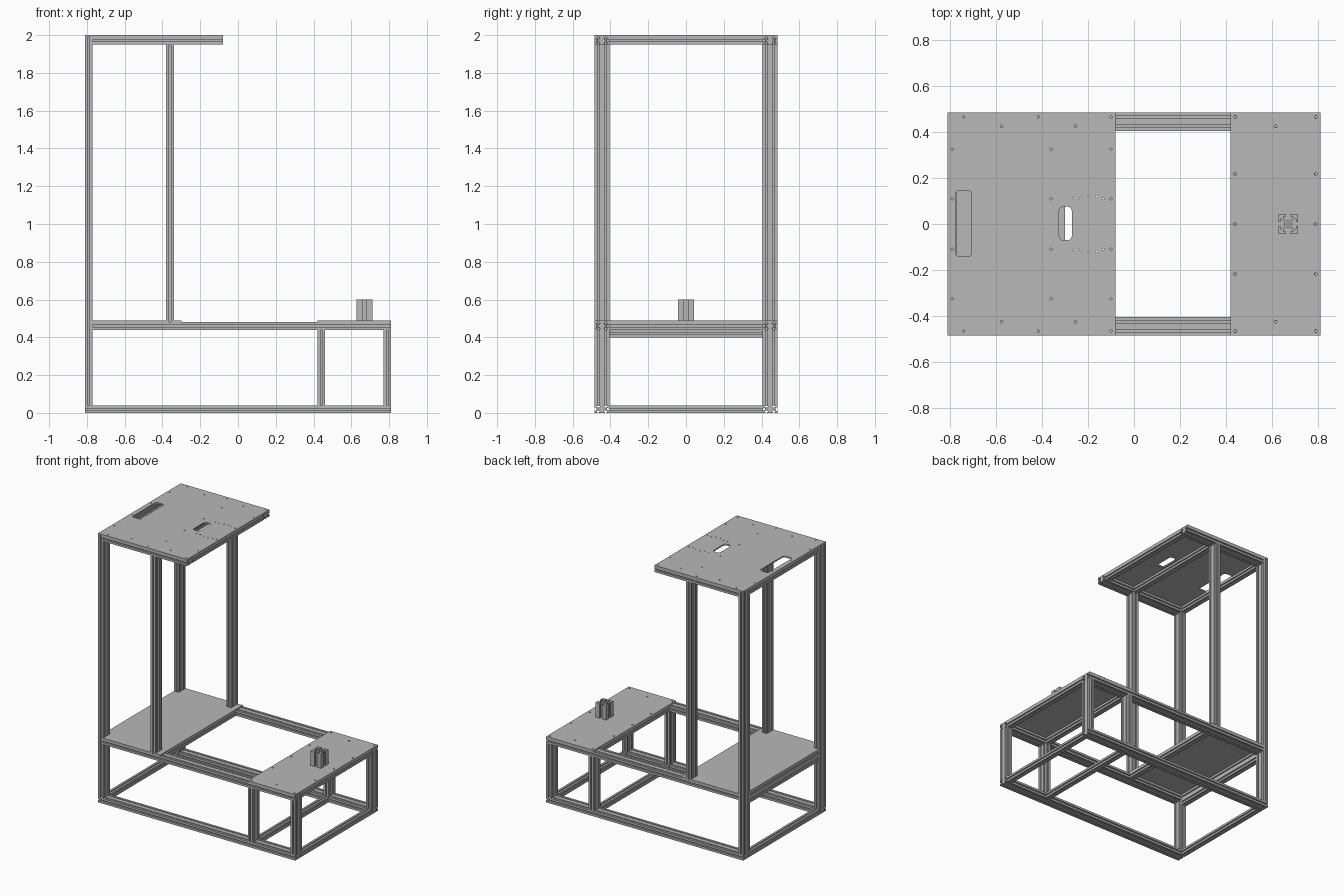
import bpy, bmesh
from math import sin, cos, pi
from mathutils import Matrix, Vector

cube = bpy.data.objects.get("Cube")
if cube:
    bpy.data.objects.remove(cube, do_unlink=True)

grey = bpy.data.materials.new("aluminium_grey")
grey.use_nodes = True
COLOUR = (0.48, 0.48, 0.48, 1)
grey.diffuse_color = COLOUR
for node in grey.node_tree.nodes:
    if node.type == 'BSDF_PRINCIPLED':
        node.inputs["Base Color"].default_value = COLOUR

CELL = 0.04          # width of one extrusion slot module
X, Y = 0.81, 0.485   # half length and half depth of the frame
YI = Y - 2 * CELL    # inner face of the side members


def extrude_shape(name, loops, height, matrix):
    """Fill closed 2D loops (inner loops become holes) and extrude them evenly about z = 0."""
    curve = bpy.data.curves.new(name, 'CURVE')
    curve.dimensions = '2D'
    curve.fill_mode = 'BOTH'
    curve.extrude = height / 2
    for loop in loops:
        spline = curve.splines.new('POLY')
        spline.points.add(len(loop) - 1)
        for point, (u, v) in zip(spline.points, loop):
            point.co = (u, v, 0, 1)
        spline.use_cyclic_u = True
    temp = bpy.data.objects.new(name + "_temp", curve)
    bpy.context.collection.objects.link(temp)
    graph = bpy.context.evaluated_depsgraph_get()
    mesh = bpy.data.meshes.new_from_object(temp.evaluated_get(graph))
    bpy.data.objects.remove(temp, do_unlink=True)
    bpy.data.curves.remove(curve)
    bm = bmesh.new()
    bm.from_mesh(mesh)
    bmesh.ops.remove_doubles(bm, verts=bm.verts, dist=1e-5)
    bmesh.ops.recalc_face_normals(bm, faces=bm.faces)
    for face in bm.faces:
        face.smooth = False
        face.material_index = 0
    bm.to_mesh(mesh)
    bm.free()
    mesh.transform(matrix)
    mesh.materials.clear()
    mesh.materials.append(grey)
    obj = bpy.data.objects.new(name, mesh)
    bpy.context.collection.objects.link(obj)
    return obj


def circle(x, y, r, n=10):
    return [(x + r * cos(2 * pi * i / n), y + r * sin(2 * pi * i / n)) for i in range(n)]


def rounded_slot(x0, x1, y0, y1, r):
    corners = [(x1 - r, y1 - r), (x0 + r, y1 - r), (x0 + r, y0 + r), (x1 - r, y0 + r)]
    return [(cx + r * cos(a), cy + r * sin(a))
            for k, (cx, cy) in enumerate(corners)
            for a in [(k + i / 4) * pi / 2 for i in range(5)]]


# Half of a T-slot: offset from the slot centre, depth (in cells)
SLOT = [(0.11, 0), (0.11, 0.11), (0.25, 0.11), (0.25, 0.17), (0.12, 0.31)]


def slot_profile(nu, nv, cell):
    """Outline of an extrusion nu by nv cells, with one T-slot per cell side, plus bores."""
    w, h = nu * cell, nv * cell
    corner = Vector((-w / 2, -h / 2))
    along = Vector((1, 0))
    outline = []
    for count in (nu, nv, nu, nv):
        inward = Vector((-along.y, along.x))
        outline.append(corner[:])
        for i in range(count):
            mid = corner + along * cell * (i + 0.5)
            half = [(-a, d) for a, d in SLOT] + SLOT[::-1]
            outline += [(mid + along * a * cell + inward * d * cell)[:] for a, d in half]
        corner = corner + along * cell * count
        along = inward
    bores = [circle((i - (nu - 1) / 2) * cell, (j - (nv - 1) / 2) * cell, 0.085 * cell, 8)
             for i in range(nu) for j in range(nv)]
    return [outline] + bores


def beam(name, lo, hi, axis, cell=CELL):
    """Slotted extrusion filling the box lo..hi, running along axis 0, 1 or 2."""
    lo, hi = Vector(lo), Vector(hi)
    size = hi - lo
    u, v = (axis + 1) % 3, (axis + 2) % 3
    loops = slot_profile(round(size[u] / cell), round(size[v] / cell), cell)
    m = Matrix.Translation((lo + hi) / 2)
    for col, row in enumerate((u, v, axis)):
        for r in range(3):
            m[r][col] = 1.0 if r == row else 0.0
    return extrude_shape(name, loops, size[axis], m)


def plate(name, outline, holes, z0, z1):
    return extrude_shape(name, [outline] + holes, z1 - z0, Matrix.Translation((0, 0, (z0 + z1) / 2)))


def rectangle(x0, x1, y):
    return [(x0, -y), (x1, -y), (x1, y), (x0, y)]


RAIL, DECK, TOP = 0.44, 0.48, 1.95   # rail underside, rail top, head frame underside
MAST_X, SIDE_X, END_X, HEAD_X = -0.36, 0.44, X - CELL / 2, -0.08
C = CELL / 2

# Long members and posts on both sides
for side, y0, y1 in (("front", -Y, -YI), ("back", YI, Y)):
    beam(side + "_base_rail", (-X, y0, 0), (X, y1, CELL), 0)
    beam(side + "_deck_rail", (-X + CELL, y0, RAIL), (X, y1, DECK), 0)
    beam(side + "_head_rail", (-X + CELL, y0, TOP), (HEAD_X, y1, TOP + CELL), 0)
    for label, x, z0, z1 in (("tall_post", -END_X, CELL, TOP + CELL),
                             ("mast_post", MAST_X, DECK, TOP),
                             ("inner_leg", SIDE_X, CELL, RAIL),
                             ("outer_leg", END_X, CELL, RAIL)):
        beam(side + "_" + label, (x - C, y0, z0), (x + C, y1, z1), 2)

# Cross members between the sides
for label, x, z0, z1 in (("base_cross_end", -END_X, 0, CELL),
                         ("base_cross_inner", SIDE_X, 0, CELL),
                         ("base_cross_outer", END_X, 0, CELL),
                         ("shelf_cross_end", -END_X, RAIL - CELL, DECK),
                         ("shelf_cross_inner", -0.32, RAIL, DECK),
                         ("deck_cross_inner", SIDE_X, RAIL, DECK),
                         ("deck_cross_outer", END_X, RAIL, DECK),
                         ("head_cross_end", -END_X, TOP, TOP + CELL),
                         ("head_cross_middle", MAST_X, TOP, TOP + CELL),
                         ("head_cross_tip", HEAD_X - C, TOP, TOP + CELL)):
    beam(label, (x - C, -YI, z0), (x + C, YI, z1), 1)

# Head plate with two slots, frame screw holes and a small mounting pattern
holes = [rounded_slot(-0.775, -0.705, -0.14, 0.145, 0.015),
         rounded_slot(-0.325, -0.27, -0.07, 0.075, 0.018)]
for s in (-1, 1):
    holes += [circle(x, s * y, 0.005) for x in (-END_X, MAST_X, HEAD_X - C) for y in (0.11, 0.325)]
    holes += [circle(x, s * 0.465, 0.005) for x in (-0.74, -0.415, -0.1)]
    holes += [circle(x, s * 0.425, 0.005) for x in (-0.575, -0.255)]
    holes += [circle(x, s * y, 0.004) for x, y in
              ((-0.263, 0.11), (-0.233, 0.11), (-0.198, 0.12), (-0.163, 0.12), (-0.133, 0.11))]
plate("head_plate", rectangle(-X, HEAD_X, Y), holes, TOP + CELL, 2.0)

# Low deck plate with screw holes
holes = [circle(x, y, 0.006) for x in (SIDE_X, END_X) for y in (-0.465, -0.217, 0, 0.217, 0.465)]
holes += [circle(0.615, y, 0.006) for y in (-0.425, 0.425)]
plate("deck_plate", rectangle(SIDE_X - C, X, Y), holes, DECK, DECK + 0.01)

# Shelf plate notched around the posts
edge = [(-X, YI), (-X + CELL, YI), (-X + CELL, Y), (MAST_X - C, Y),
        (MAST_X - C, YI), (MAST_X + C, YI), (MAST_X + C, Y), (-0.3, Y)]
plate("shelf_plate", edge + [(x, -y) for x, y in reversed(edge)], [], DECK, DECK + 0.008)

# Short wide extrusion standing on the deck
W = 0.085
beam("deck_stub", (0.67 - W / 2, -W / 2, DECK + 0.01), (0.67 + W / 2, W / 2, 0.6), 2, W)
